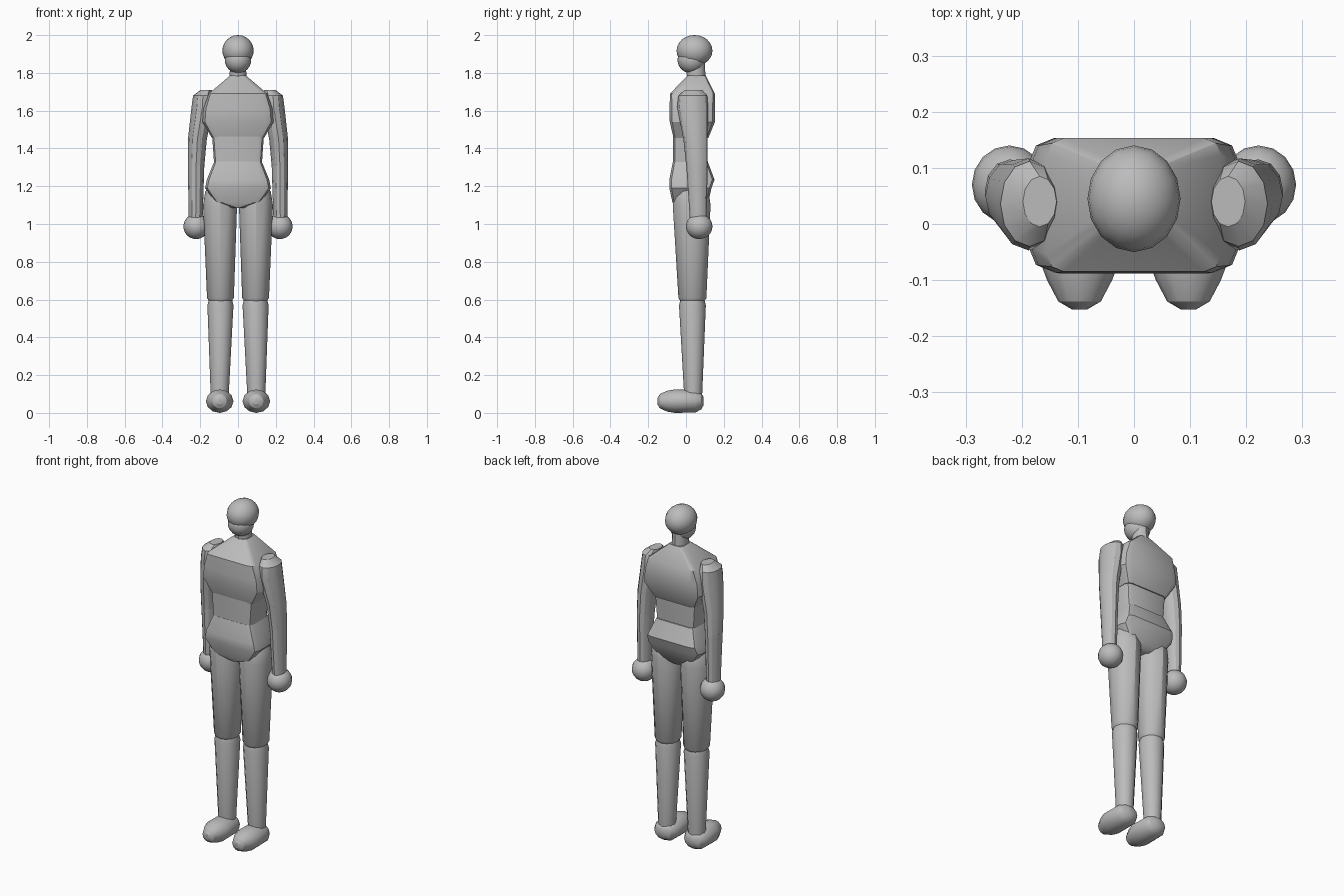
import bpy, bmesh, math
from mathutils import Vector

cube = bpy.data.objects.get("Cube")
if cube:
    bpy.data.objects.remove(cube, do_unlink=True)

grey = bpy.data.materials.new("plain grey")
grey.use_nodes = True
colour = (0.5, 0.5, 0.5, 1)
grey.diffuse_color = colour
grey.node_tree.nodes["Principled BSDF"].inputs["Base Color"].default_value = colour


def finish(name, bm):
    bmesh.ops.recalc_face_normals(bm, faces=bm.faces)
    mesh = bpy.data.meshes.new(name)
    bm.to_mesh(mesh)
    bm.free()
    mesh.materials.append(grey)
    obj = bpy.data.objects.new(name, mesh)
    bpy.context.collection.objects.link(obj)
    bpy.ops.object.select_all(action="DESELECT")
    obj.select_set(True)
    bpy.context.view_layer.objects.active = obj
    bpy.ops.object.shade_smooth_by_angle(angle=math.radians(32))
    return obj


def oval(rx, ry, sides=12):
    turn = 2 * math.pi / sides
    return [(rx * math.cos(i * turn), ry * math.sin(i * turn)) for i in range(sides)]


def rounded_box(rx, ry, corner):
    points = []
    for quarter, (sx, sy) in enumerate([(1, 1), (-1, 1), (-1, -1), (1, -1)]):
        for step in range(3):
            a = (quarter + step / 2) * math.pi / 2
            points.append((sx * (rx - corner) + corner * math.cos(a),
                           sy * (ry - corner) + corner * math.sin(a)))
    return points


def loft(name, rings, place=lambda u, v, w: (u, v, w)):
    """Skin a list of (height, centre u, centre v, section points)."""
    bm = bmesh.new()
    loops = [[bm.verts.new(place(cu + u, cv + v, w)) for u, v in section]
             for w, cu, cv, section in rings]
    count = len(loops[0])
    for low, high in zip(loops, loops[1:]):
        for i in range(count):
            j = (i + 1) % count
            bm.faces.new((low[i], low[j], high[j], high[i]))
    bm.faces.new(loops[0])
    bm.faces.new(loops[-1])
    return finish(name, bm)


def torso_part(name, rows):
    # rows: height, half width, front, back, corner radius
    loft(name, [(z, 0, (f + b) / 2, rounded_box(w, (b - f) / 2, c))
                for z, w, f, b, c in rows])


def ball(name, centre, radii):
    bm = bmesh.new()
    bmesh.ops.create_uvsphere(bm, u_segments=16, v_segments=12, radius=1)
    bmesh.ops.scale(bm, vec=Vector(radii), verts=bm.verts)
    bmesh.ops.translate(bm, vec=Vector(centre), verts=bm.verts)
    finish(name, bm)


def limb(name, side, rows):
    # rows: height, centre x, centre y, half width, half depth
    loft(name, [(z, side * x, y, oval(rx, ry)) for z, x, y, rx, ry in rows])


# Head and neck
ball("cranium", (0, 0.045, 1.918), (0.083, 0.095, 0.082))
ball("face", (0, 0.028, 1.868), (0.07, 0.073, 0.07))
limb("neck", 1, [(1.74, 0, 0.055, 0.045, 0.05), (1.89, 0, 0.05, 0.042, 0.048)])

# Torso
torso_part("chest", [(1.455, 0.138, -0.066, 0.118, 0.03),
                     (1.54, 0.188, -0.086, 0.153, 0.045),
                     (1.61, 0.183, -0.087, 0.153, 0.045),
                     (1.69, 0.155, -0.085, 0.153, 0.03),
                     (1.785, 0.043, 0.008, 0.105, 0.02)])
torso_part("abdomen", [(1.31, 0.126, -0.068, 0.108, 0.03),
                       (1.47, 0.137, -0.068, 0.112, 0.03)])
torso_part("pelvis", [(1.085, 0.035, -0.055, 0.1, 0.03),
                      (1.115, 0.12, -0.072, 0.118, 0.03),
                      (1.19, 0.174, -0.088, 0.135, 0.04),
                      (1.235, 0.165, -0.088, 0.151, 0.04),
                      (1.33, 0.126, -0.069, 0.115, 0.03)])

# Arms and legs, mirrored
for side, word in ((1, "left"), (-1, "right")):
    limb(word + "_upper_arm", side, [(1.31, 0.222, 0.058, 0.044, 0.057),
                                     (1.45, 0.215, 0.05, 0.05, 0.064),
                                     (1.62, 0.188, 0.035, 0.058, 0.082),
                                     (1.68, 0.186, 0.036, 0.052, 0.076),
                                     (1.71, 0.168, 0.04, 0.03, 0.045)])
    limb(word + "_forearm", side, [(1.0, 0.224, 0.065, 0.036, 0.043),
                                   (1.32, 0.222, 0.058, 0.044, 0.057)])
    ball(word + "_hand", (side * 0.222, 0.07, 0.987), (0.067, 0.07, 0.067))
    limb(word + "_thigh", side, [(0.592, 0.093, 0.034, 0.06, 0.064),
                                 (0.608, 0.093, 0.034, 0.071, 0.074),
                                 (1.1, 0.095, 0.03, 0.09, 0.1),
                                 (1.17, 0.098, 0.03, 0.076, 0.09),
                                 (1.22, 0.1, 0.03, 0.045, 0.06)])
    limb(word + "_shin", side, [(0.08, 0.097, 0.038, 0.047, 0.047),
                                (0.57, 0.093, 0.034, 0.069, 0.071),
                                (0.605, 0.093, 0.034, 0.06, 0.062)])
    # Foot runs from heel to toe
    foot = [(0.093, 0.025, 0.022), (0.08, 0.053, 0.044), (0.05, 0.072, 0.06),
            (-0.06, 0.073, 0.062), (-0.1, 0.058, 0.055),
            (-0.138, 0.038, 0.038), (-0.152, 0.014, 0.016)]
    loft(word + "_foot",
         [(y, side * 0.097, 0.062, oval(rx, rz)) for y, rx, rz in foot],
         lambda u, v, w: (u, w, v))
